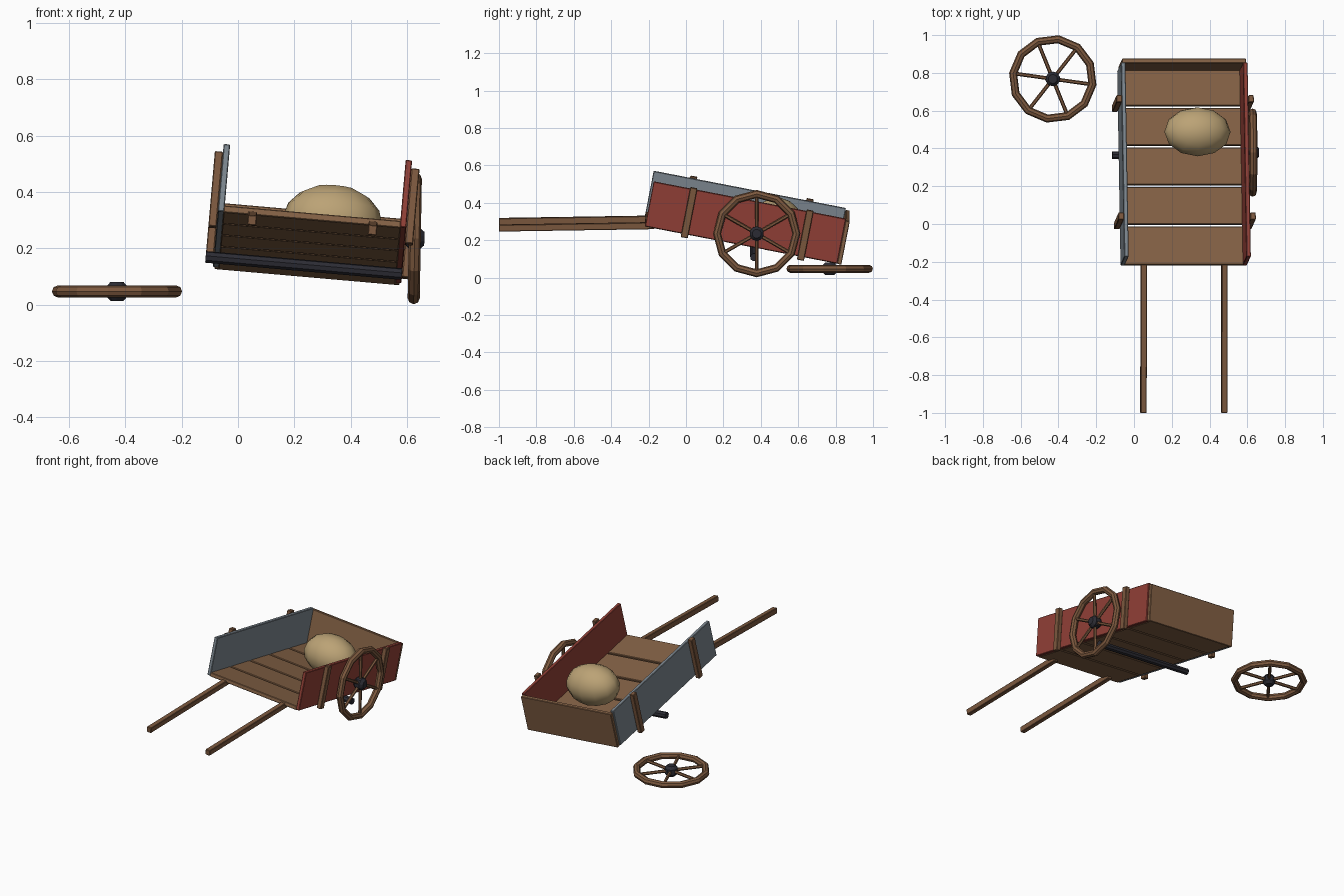
import bpy, bmesh, math
from mathutils import Matrix, Vector, Euler

if "Cube" in bpy.data.objects:
    bpy.data.objects.remove(bpy.data.objects["Cube"])

def mat(name, c):
    m = bpy.data.materials.new(name)
    m.diffuse_color = (*c, 1)
    m.use_nodes = True
    m.node_tree.nodes["Principled BSDF"].inputs["Base Color"].default_value = m.diffuse_color
    return m

PLANK = mat("plank brown", (.235, .123, .061))
FRAME = mat("frame brown", (.205, .100, .049))
RED = mat("faded red", (.290, .052, .038))
GREY = mat("weathered grey", (.205, .245, .280))
IRON = mat("dark iron", (.025, .025, .034))
SACK = mat("sack tan", (.500, .365, .180))

# tilted frame of the cart: origin at the middle of the floor's front top edge
CART = Matrix.Translation((.265, -.215, .325)) @ Euler((math.radians(-11), math.radians(5), 0)).to_matrix().to_4x4()

def finish(name, bm, m, xf):
    bmesh.ops.recalc_face_normals(bm, faces=bm.faces)
    me = bpy.data.meshes.new(name)
    bm.to_mesh(me)
    bm.free()
    me.materials.append(m)
    ob = bpy.data.objects.new(name, me)
    ob.matrix_world = xf
    bpy.context.collection.objects.link(ob)
    return ob

def box(name, lo, hi, m, xf=CART, bevel=.003):
    lo, hi = Vector(lo), Vector(hi)
    bm = bmesh.new()
    bmesh.ops.create_cube(bm, size=1, matrix=Matrix.Translation((lo + hi) / 2) @ Matrix.Diagonal((*(hi - lo), 1)))
    bmesh.ops.bevel(bm, geom=bm.edges[:], offset=bevel, segments=1, affect='EDGES')
    return finish(name, bm, m, xf)

def lathe(bm, profile, sides):
    """Revolve (radius, z) points around z."""
    rings = []
    for r, z in profile:
        rings.append([bm.verts.new((r * math.cos(2 * math.pi * i / sides), r * math.sin(2 * math.pi * i / sides), z))
                      for i in range(sides)])
    for a, b in zip(rings, rings[1:]):
        for i in range(sides):
            j = (i + 1) % sides
            bm.faces.new((a[i], a[j], b[j], b[i]))
    return rings

# floor planks
for i in range(5):
    box(f"floor_plank_{i + 1}", (-.316, i * .213 + (.006 if i else 0), -.025), (.316, (i + 1) * .213 - .006, 0), PLANK)

# side boards and tailgate
for side, s, m in (("left", -1, GREY), ("right", 1, RED)):
    a, b = sorted((s * .313, s * .336))
    box(f"{side}_side_board", (a, 0, -.022), (b, 1.047, .222), m)
    a, b = sorted((s * .336, s * .365))
    for n, y in (("front", .217), ("rear", .850)):
        box(f"{side}_{n}_cleat", (a, y - .019, -.040), (b, y + .019, .232), FRAME)
box("tailgate", (-.330, 1.047, -.025), (.330, 1.070, .212), PLANK)

# axle under the floor
bm = bmesh.new()
bmesh.ops.create_cone(bm, cap_ends=True, segments=8, radius1=.021, radius2=.021, depth=.70)
finish("axle", bm, IRON, CART @ Matrix.Translation((-.015, .604, -.074)) @ Matrix.Rotation(math.pi / 2, 4, 'Y'))

# shafts, dropped almost level in front of the body
for side, x, z in (("left", .050, .300), ("right", .478, .265)):
    xf = Matrix.Translation((x, -1, z)) @ Euler((math.radians(.9), math.radians(5), 0)).to_matrix().to_4x4()
    box(f"{side}_shaft", (-.016, 0, -.018), (.016, .83, .018), FRAME, xf)

# wheels, built flat around z
def wheel(name, xf):
    bm = bmesh.new()
    R, r, n, k = .212, .0215, 12, 8
    ring = [(R + r * math.cos(2 * math.pi * i / k), r * math.sin(2 * math.pi * i / k)) for i in range(k + 1)]
    lathe(bm, ring, n)
    bmesh.ops.remove_doubles(bm, verts=bm.verts[:], dist=1e-5)
    finish(f"{name}_rim", bm, FRAME, xf)
    bm = bmesh.new()
    for i in range(6):
        mx = (Matrix.Rotation(i * math.pi / 3, 4, 'Z') @ Matrix.Translation((.115, 0, 0))
              @ Matrix.Rotation(math.pi / 2, 4, 'Y'))
        bmesh.ops.create_cone(bm, cap_ends=True, segments=6, radius1=.010, radius2=.010, depth=.19, matrix=mx)
    finish(f"{name}_spokes", bm, FRAME, xf)
    bm = bmesh.new()
    rings = lathe(bm, [(.024, -.034), (.039, -.017), (.039, .017), (.024, .034)], 10)
    bm.faces.new(rings[0])
    bm.faces.new(rings[-1])
    finish(f"{name}_hub", bm, IRON, xf)

wheel("mounted_wheel", Matrix.Translation((.628, .378, .235)) @ Matrix.Rotation(math.radians(91), 4, 'Y'))
wheel("fallen_wheel", Matrix.Translation((-.430, .768, .047)) @ Matrix.Rotation(math.radians(52), 4, 'Z'))

# sack resting on the floor
bm = bmesh.new()
bmesh.ops.create_uvsphere(bm, u_segments=12, v_segments=8, radius=1)
for f in bm.faces:
    f.smooth = True
finish("sack", bm, SACK, Matrix.Translation((.336, .488, .300)) @ CART.to_3x3().to_4x4()
       @ Matrix.Diagonal((.176, .132, .127, 1)))
